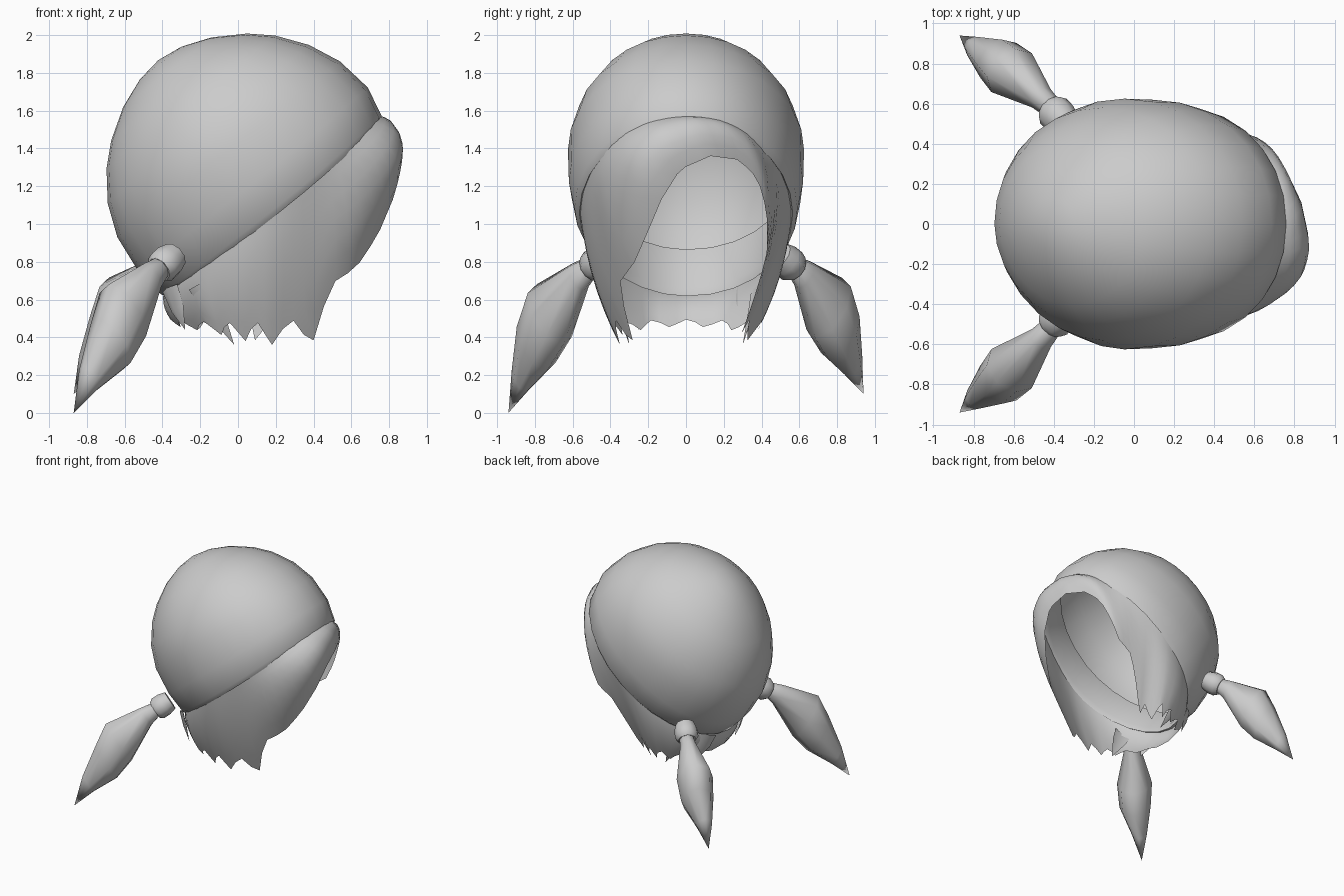
import bpy, bmesh, math
from mathutils import Vector

if "Cube" in bpy.data.objects:
    bpy.data.objects.remove(bpy.data.objects["Cube"])

grey = bpy.data.materials.new("plain grey")
grey.diffuse_color = (0.6, 0.6, 0.6, 1)
grey.use_nodes = True
grey.node_tree.nodes["Principled BSDF"].inputs["Base Color"].default_value = grey.diffuse_color

# Tilted frame of the cap: u runs up along the rim, n out of the rim plane
CENTRE = Vector((0.17, 0, 1.085))
U = Vector((0.786, 0, 0.62))
N = Vector((-0.62, 0, 0.786))


def add(name, bm, angle=50):
    bmesh.ops.recalc_face_normals(bm, faces=bm.faces)
    me = bpy.data.meshes.new(name)
    bm.to_mesh(me)
    bm.free()
    me.materials.append(grey)
    ob = bpy.data.objects.new(name, me)
    bpy.context.collection.objects.link(ob)
    bpy.ops.object.select_all(action='DESELECT')
    bpy.context.view_layer.objects.active = ob
    ob.select_set(True)
    bpy.ops.object.shade_smooth_by_angle(angle=math.radians(angle))
    return ob


def loft(name, rings, closed=True, tip=None, start=None, angle=50):
    bm = bmesh.new()
    rows = [[bm.verts.new(p) for p in r] for r in rings]
    n = len(rows[0])
    span = range(n if closed else n - 1)
    for a, b in zip(rows, rows[1:]):
        for i in span:
            j = (i + 1) % n
            bm.faces.new((a[i], a[j], b[j], b[i]))
    for row, p in ((rows[-1], tip), (rows[0], start)):
        if p is not None:
            v = bm.verts.new(p)
            for i in span:
                bm.faces.new((row[i], row[(i + 1) % n], v))
    return add(name, bm, angle)


def spow(x, e):
    return math.copysign(abs(x) ** e, x)


def rim_point(phi, v, u0, u1, w):
    c, s = math.cos(phi), math.sin(phi)
    e = 1.08 if c < 0 and s < 0 else 0.98
    u = (u0 + u1) / 2 + (u1 - u0) / 2 * spow(c, e)
    dip = (0.04 * s * s + 0.025 * min(0, c) ** 2) * max(0, 1 - abs(v) / 0.4)
    return CENTRE + U * u + N * (v - dip) + Vector((0, w * spow(s, e - 0.02), 0))


# Cap: folded lining, rim and dome (height, back, front, half width)
CAP = [(0.28, -0.70, 0.74, 0.57), (0.03, -0.69, 0.71, 0.545), (-0.01, -0.71, 0.74, 0.565),
       (0.02, -0.735, 0.765, 0.59), (0.18, -0.755, 0.80, 0.62), (0.38, -0.73, 0.77, 0.625),
       (0.55, -0.66, 0.695, 0.58), (0.70, -0.55, 0.585, 0.495), (0.80, -0.44, 0.475, 0.405),
       (0.90, -0.28, 0.315, 0.27), (0.96, -0.12, 0.16, 0.13)]
SEG = 28
loft("cap", [[rim_point(2 * math.pi * i / SEG, *row) for i in range(SEG)] for row in CAP],
     tip=CENTRE + U * 0.02 + N * 0.98)

# Hair ends by angle around the head: face opening, cheek locks, nape
ENDS = [(-180, -.33, 0, .46), (-160, -.28, -.18, .45), (-135, -.12, -.33, .42), (-110, .04, -.36, .38),
        (-90, .18, -.35, .36), (-72, .38, -.28, .35), (-62, .48, -.29, .52), (-52, .62, -.29, .76),
        (-42, .74, -.21, .94), (-30, .82, -.13, 1.13), (-18, .85, -.03, 1.29), (0, .82, .13, 1.36),
        (16, .74, .28, 1.34), (28, .67, .38, 1.24), (38, .59, .43, 1.06), (46, .51, .43, .90),
        (54, .41, .43, .86), (62, .32, .39, .70), (72, .21, .31, .46), (80, .14, .27, .36),
        (96, .06, .36, .40), (115, .0, .37, .42), (135, -.12, .33, .42), (160, -.28, .18, .45),
        (180, -.33, 0, .46)]


def hair_end(deg):
    for a, b in zip(ENDS, ENDS[1:]):
        if a[0] <= deg <= b[0]:
            return Vector(a[1:]).lerp(Vector(b[1:]), (deg - a[0]) / (b[0] - a[0]))


def strand(deg, cut, steps=7):
    phi = math.radians(deg)
    top = rim_point(phi, 0.04, -0.69, 0.74, 0.565)
    end = hair_end(deg)
    front = max(0, math.cos(phi)) ** 2
    sweep = math.exp(-((deg + 32) / 23) ** 2)      # fuller fringe on one side
    out = Vector((math.cos(phi), math.sin(phi), 0))
    bulge = 0.07 + 0.02 * front + 0.13 * sweep
    ctrl = (top + end) / 2 + out * bulge + Vector((0, 0, 0.10 * front))
    pts = []
    for k in range(steps):
        t = k / (steps - 1) * (1 - cut)
        pts.append(top * (1 - t) ** 2 + ctrl * 2 * t * (1 - t) + end * t * t)
    return pts


cols = []
COUNT = 72
for i in range(COUNT):
    deg = -180 + 360 * i / COUNT
    notch = (0.16, 0.07, 0.0, 0.11)[i % 4] if deg < -54 or deg > 76 else 0
    cols.append(strand(deg, notch))
loft("hair", [[c[k] for c in cols] for k in range(7)], angle=60)


# Loose locks hanging around the nape
def lock(name, root, mid, tip, width):
    root, mid, tip = Vector(root), Vector(mid), Vector(tip)
    side = (tip - root).cross(Vector((mid.x, mid.y, 0))).normalized() * width
    out = Vector((mid.x, mid.y, 0)).normalized() * 0.025
    loft(name, [[root - side, root + out, root + side],
                [mid - side * 0.8, mid + out, mid + side * 0.8]], closed=False, tip=tip)


for s, label in ((-1, "right"), (1, "left")):
    lock(label + "_side_lock", (-.20, s * .37, .68), (-.14, s * .35, .57), (-.02, s * .30, .36), .07)
    lock(label + "_nape_lock", (-.36, s * .22, .66), (-.32, s * .23, .55), (-.28, s * .25, .44), .07)

# Pigtails with hair ties (centre x, y, z, half height, half width)
TAIL = [(-.40, .54, .79, .05, .05), (-.47, .61, .72, .085, .065), (-.615, .745, .52, .19, .14),
        (-.68, .81, .36, .16, .125), (-.79, .88, .18, .08, .06)]
for s, squash, shift, label in ((-1, 1, -.05, "right"), (1, .875, .02, "left")):
    def place(x, y, z):
        near = max(0, (.94 - y) / .4)
        return Vector((x + .01 * near, s * (y + shift * near), .8 + (z - .8) * squash))
    a = Vector((-.38, .36 * s, .84)).normalized()
    b = Vector((.72, .69 * s, 0)).normalized()
    rings = []
    for x, y, z, h, w in TAIL:
        rings.append([place(x, y, z) + a * h * math.cos(q * math.pi / 4) + b * w * math.sin(q * math.pi / 4)
                      for q in range(8)])
    loft(label + "_pigtail", rings, tip=place(-.87, .94, .0), start=place(-.38, .52, .81), angle=60)
    axis = Vector((-.55, s * .6, -.5)).normalized()
    e1 = axis.cross(Vector((0, 0, 1))).normalized()
    e2 = axis.cross(e1)
    mid = place(-.40, .53, .785)
    ties = [[mid + axis * d + (e1 * math.cos(q * math.pi / 5) + e2 * math.sin(q * math.pi / 5)) * r
             for q in range(10)] for d, r in ((-.09, .075), (-.035, .09), (.02, .09), (.05, .07))]
    loft(label + "_hair_tie", ties, tip=mid + axis * .045, start=mid - axis * .09)
